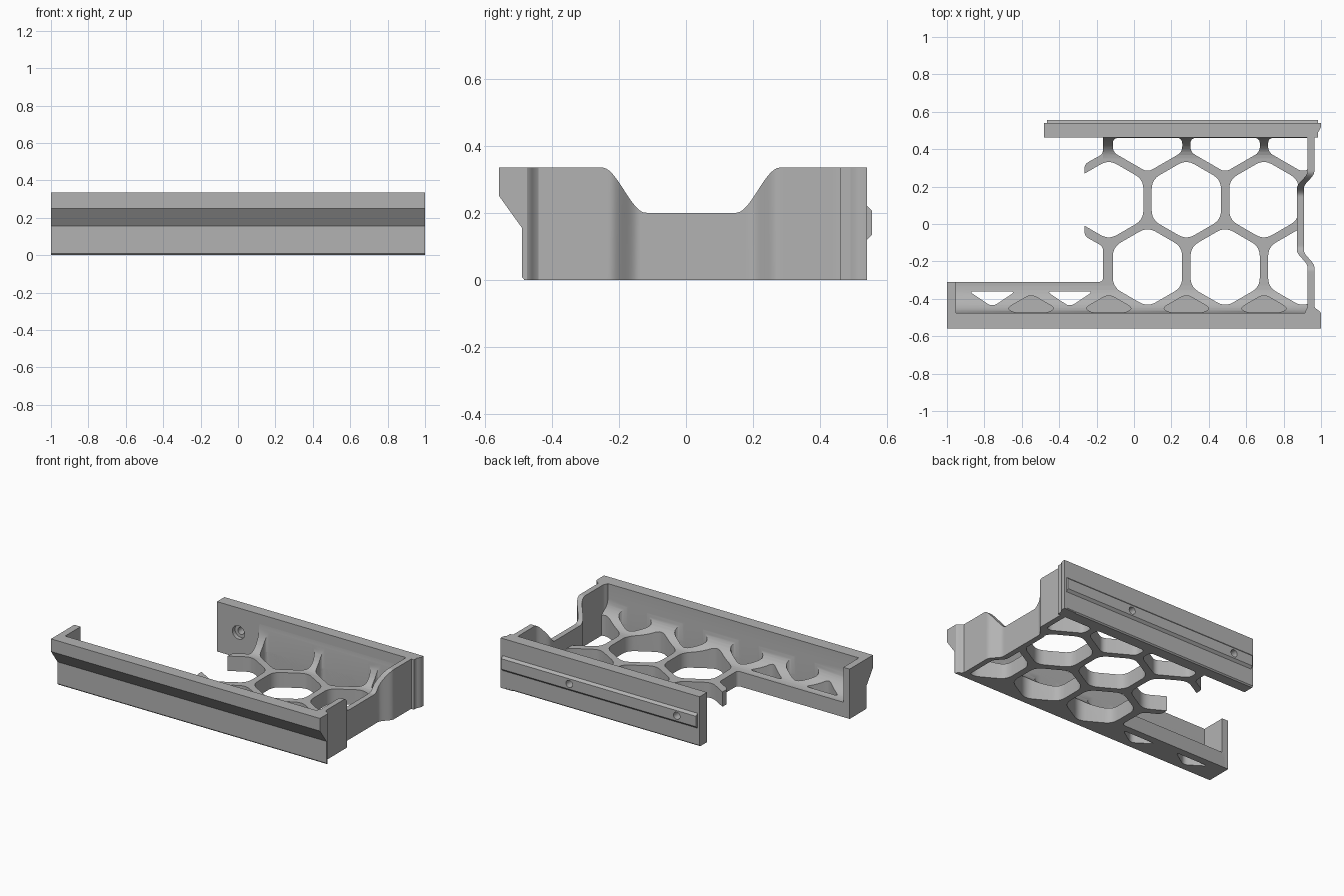
import bpy, bmesh, math
from mathutils import Vector

if "Cube" in bpy.data.objects:
    bpy.data.objects.remove(bpy.data.objects["Cube"])

grey = bpy.data.materials.new("plain grey")
grey.use_nodes = True
grey.diffuse_color = (0.45, 0.45, 0.45, 1)
grey.node_tree.nodes["Principled BSDF"].inputs["Base Color"].default_value = (0.45, 0.45, 0.45, 1)


def rounded(points, r, steps=5):
    """Round every corner of a polygon."""
    out = []
    pts = [Vector(p) for p in points]
    for i, p in enumerate(pts):
        a, b = pts[i - 1] - p, pts[(i + 1) % len(pts)] - p
        start = p + a.normalized() * min(r, a.length * 0.45)
        end = p + b.normalized() * min(r, b.length * 0.45)
        for k in range(steps + 1):
            t = k / steps
            out.append(start * (1 - t) ** 2 + p * 2 * t * (1 - t) + end * t * t)
    return out


def finish(name, bm):
    bmesh.ops.recalc_face_normals(bm, faces=bm.faces)
    mesh = bpy.data.meshes.new(name)
    bm.to_mesh(mesh)
    bm.free()
    mesh.materials.append(grey)
    obj = bpy.data.objects.new(name, mesh)
    bpy.context.scene.collection.objects.link(obj)
    return obj


def loft(name, rings):
    """Skin a list of equal closed rings and cap both ends."""
    bm = bmesh.new()
    add_loft(bm, rings)
    return finish(name, bm)


def add_loft(bm, rings):
    loops = [[bm.verts.new(p) for p in ring] for ring in rings]
    n = len(loops[0])
    for a, b in zip(loops, loops[1:]):
        for i in range(n):
            j = (i + 1) % n
            bm.faces.new((a[i], a[j], b[j], b[i]))
    bm.faces.new(loops[0])
    bm.faces.new(loops[-1])


def upright(points, lo, hi):
    return [[(p[0], p[1], z) for p in points] for z in (lo, hi)]


def along_x(points, lo, hi):
    return [[(x, p[0], p[1]) for p in points] for x in (lo, hi)]


def cut(obj, cutter):
    mod = obj.modifiers.new("cut", "BOOLEAN")
    mod.operation = "DIFFERENCE"
    mod.solver = "EXACT"
    mod.object = cutter
    bpy.ops.object.select_all(action="DESELECT")
    bpy.context.view_layer.objects.active = obj
    obj.select_set(True)
    bpy.ops.object.modifier_apply(modifier=mod.name)


def fillet(y0, z0, y1, z1, steps=10):
    """Hollow curve from a wall point down to a floor point."""
    return [(y1 + (y0 - y1) * math.cos(a), z0 + (z1 - z0) * math.sin(a))
            for a in (math.pi / 2 * k / steps for k in range(steps + 1))]


# Honeycomb layout
PITCH, ROW, R = 0.415, 0.36, 0.214
X0, Y0 = 0.28, 0.13
FLOOR = 0.1
angles = [math.radians(30 + 60 * k) for k in range(6)]


def hexagon(x, y):
    return [(x + R * math.cos(a), y + R * math.sin(a)) for a in angles]


# Cutter for the honeycomb, strip windows and blind pockets
bm = bmesh.new()
for i in (-1, 0, 1):
    add_loft(bm, upright(rounded(hexagon(X0 + i * PITCH, Y0), 0.05), -0.1, 0.5))
    x = X0 + (i + 0.5) * PITCH
    add_loft(bm, upright(rounded(hexagon(x, Y0 - ROW), 0.05), -0.1, 0.5))
    top = [p for p in hexagon(x, Y0 + ROW) if p[1] < Y0 + ROW]
    top = [(p[0], min(p[1], 0.46)) for p in top]
    half = PITCH / 2 - 0.022
    shape = [(x - half, 0.46), (x - half, 0.384), (x, 0.277), (x + half, 0.384), (x + half, 0.46)]
    add_loft(bm, upright(rounded(shape, 0.03), -0.1, 0.5))
for i in (-2.5, -1.5):
    x = X0 + i * PITCH
    window = [(x - 0.125, -0.36), (x, -0.443), (x + 0.125, -0.36)]
    add_loft(bm, upright(rounded(window, 0.03), -0.1, 0.5))
for i in (-2, -1, 0, 1):
    x = X0 + i * PITCH
    pocket = [(x - 0.09, -0.474), (x - 0.13, -0.45), (x, -0.375), (x + 0.13, -0.45), (x + 0.09, -0.474)]
    add_loft(bm, upright(rounded(pocket, 0.035), 0.045, 0.24))
honeycomb = finish("honeycomb_cutter", bm)
honeycomb.hide_render = True

# Floor web
outline = [(-1, -0.48), (-1, -0.31), (-0.165, -0.31), (-0.165, -0.12), (-0.265, -0.065),
           (-0.265, 0.32), (-0.165, 0.375), (-0.165, 0.48), (0.94, 0.48), (0.94, 0.28),
           (0.89, 0.2), (0.89, -0.15), (0.94, -0.22), (0.94, -0.48)]
floor = loft("floor_web", upright(rounded(outline, 0.025), 0, FLOOR))

# Front rail with its overhanging lip and inner fillet
outer = [(-0.483, 0), (-0.49, 0.008), (-0.49, 0.155), (-0.558, 0.25), (-0.558, 0.335)]
inner = [(-0.475, 0.335)] + fillet(-0.475, 0.24, -0.33, FLOOR) + [(-0.33, 0)]
front = loft("front_rail", along_x(outer + inner, -1, 0.93))
front_corner = loft("front_rail_corner",
                    along_x(outer + [(-0.475, 0.335), (-0.475, 0)], 0.92, 1))

# Return wall at the rail's free end
end_wall = loft("rail_end_wall", along_x(outer + [(-0.31, 0.335), (-0.31, 0)], -1, -0.953))

# Back rail, its fillet and its dovetail strip
back = loft("back_rail", along_x(
    [(0.462, 0), (0.533, 0), (0.541, 0.008), (0.541, 0.335), (0.462, 0.335)], -0.48, 0.985))
gusset = loft("back_gussets", along_x(
    [(0.47, 0)] + [(0.47, 0.27)] + fillet(0.462, 0.27, 0.35, FLOOR) + [(0.35, 0)], -0.165, 0.93))
strip = loft("back_strip", along_x(
    [(0.53, 0.12), (0.541, 0.12), (0.556, 0.135), (0.556, 0.205), (0.541, 0.22), (0.53, 0.22)],
    -0.465, 0.985))

for part in (floor, front, gusset):
    cut(part, honeycomb)

# Counterbored screw holes through the back rail
bm = bmesh.new()
for x in (-0.32, 0.48):
    steps = [(0.4, 0.045), (0.49, 0.045), (0.49, 0.024), (0.6, 0.024)]
    add_loft(bm, [[(x + r * math.cos(math.tau * k / 24), y, 0.17 + r * math.sin(math.tau * k / 24))
                   for k in range(24)] for y, r in steps])
screws = finish("screw_cutter", bm)
screws.hide_render = True
for part in (back, strip):
    cut(part, screws)


# Side wall: jogs inward and dips in the middle
def ease(a, b, t):
    t = max(0, min(1, (t - a) / (b - a)))
    return t * t * (3 - 2 * t)


rings = []
COUNT = 110
for k in range(COUNT + 1):
    y = -0.478 + 1.018 * k / COUNT
    middle = ease(-0.23, -0.14, y) - ease(0.19, 0.28, y)
    flare = 0.036 * (1 - ease(-0.478, -0.44, y) + ease(0.45, 0.525, y))
    dip = ease(-0.25, -0.12, y) - ease(0.15, 0.28, y)
    x_out = 0.964 - 0.056 * middle + flare
    x_in = 0.927 - 0.056 * middle - 0.4 * flare
    h = 0.335 - 0.135 * dip
    rings.append([(x_in, y, 0), (x_out, y, 0), (x_out, y, h), (x_in, y, h)])
side = loft("side_wall", rings)

for cutter in (honeycomb, screws):
    bpy.data.objects.remove(cutter)

# Smooth the curves, keep the edges sharp
bpy.ops.object.select_all(action="DESELECT")
for part in (floor, front, front_corner, end_wall, back, gusset, strip, side):
    part.select_set(True)
    bpy.context.view_layer.objects.active = part
bpy.ops.object.shade_smooth_by_angle(angle=math.radians(30))
